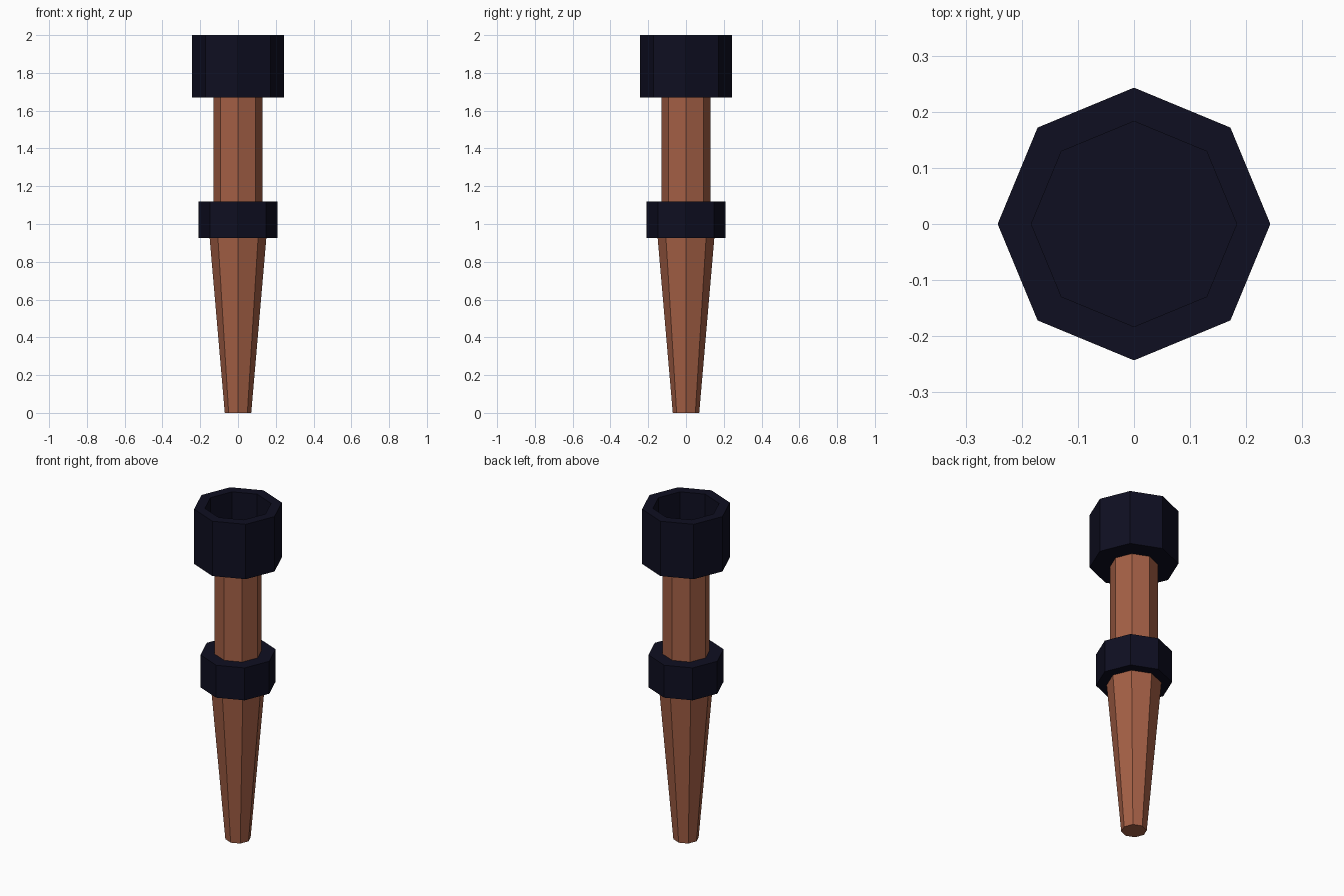
import bpy, bmesh, math

if "Cube" in bpy.data.objects:
    bpy.data.objects.remove(bpy.data.objects["Cube"])

SIDES = 8


def material(name, rgb):
    m = bpy.data.materials.new(name)
    m.diffuse_color = (*rgb, 1.0)
    m.use_nodes = True
    m.node_tree.nodes["Principled BSDF"].inputs["Base Color"].default_value = m.diffuse_color
    return m


wood = material("reddish wood", (0.37, 0.115, 0.06))
iron = material("dark iron", (0.0045, 0.0045, 0.015))


def lathe(name, profile, mat, cap_start=False, cap_end=False):
    """Turn a (radius, z) profile into an eight-sided, flat-faced part."""
    bm = bmesh.new()
    rings = [[bm.verts.new((r * math.cos(2 * math.pi * i / SIDES),
                            r * math.sin(2 * math.pi * i / SIDES), z))
              for i in range(SIDES)] for r, z in profile]
    for a, b in zip(rings, rings[1:]):
        for i in range(SIDES):
            j = (i + 1) % SIDES
            bm.faces.new((a[i], a[j], b[j], b[i]))
    if cap_start:
        bm.faces.new(rings[0][::-1])
    if cap_end:
        bm.faces.new(rings[-1])
    me = bpy.data.meshes.new(name)
    bm.to_mesh(me)
    bm.free()
    me.materials.append(mat)
    ob = bpy.data.objects.new(name, me)
    bpy.context.collection.objects.link(ob)
    return ob


# Tapered grip, closed at the foot
lathe("lower_handle", [(0.07, 0.0), (0.15, 0.925)], wood, cap_start=True)

# Collar around the middle
lathe("middle_collar", [(0.15, 0.925), (0.208, 0.925), (0.208, 1.12), (0.131, 1.12)], iron)

# Straight upper shaft
lathe("upper_handle", [(0.131, 1.12), (0.131, 1.67)], wood)

# Hollow cup at the top with a recessed floor
lathe("top_cup", [(0.131, 1.67), (0.243, 1.67), (0.243, 2.0),
                  (0.183, 2.0), (0.183, 1.76)], iron, cap_end=True)
